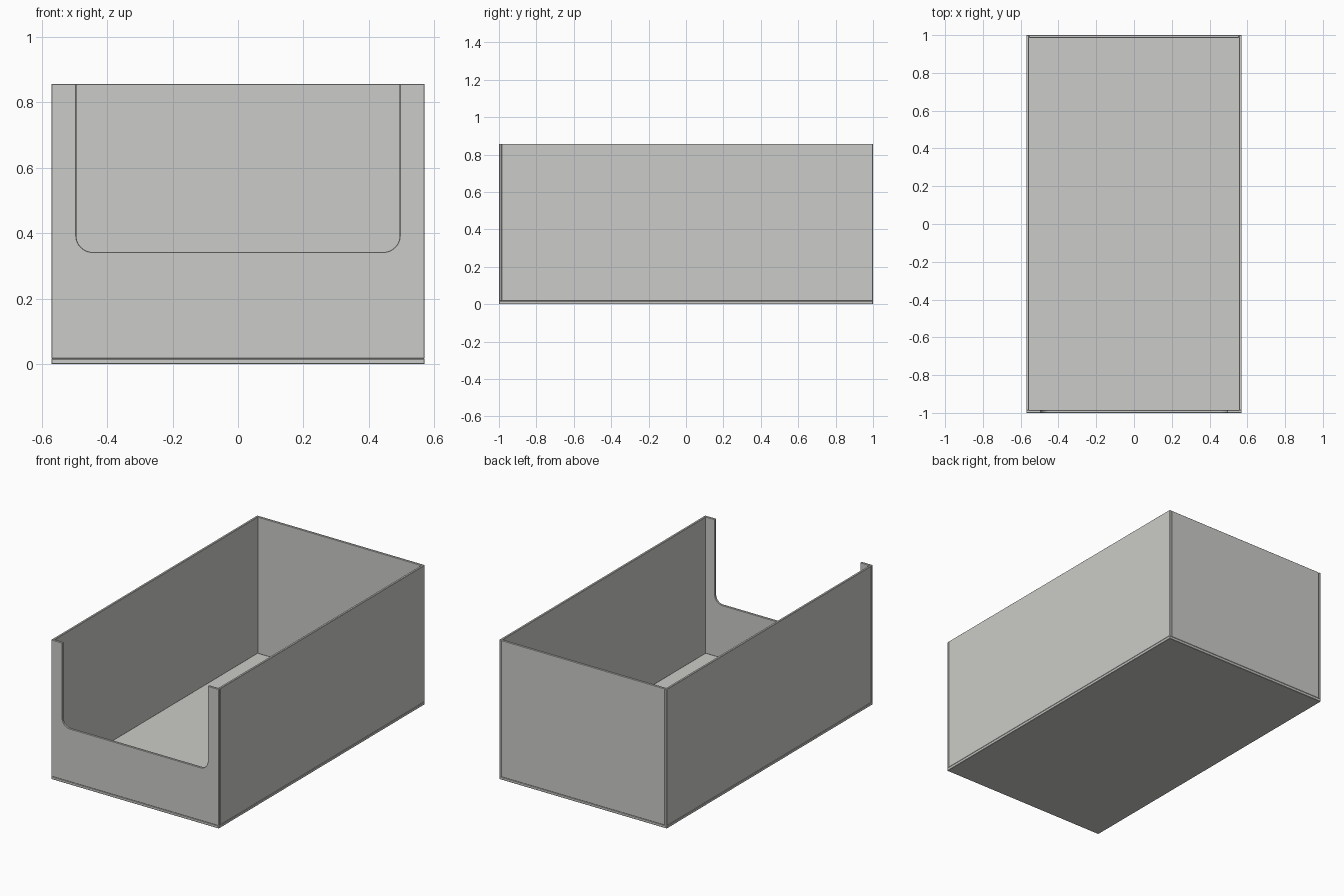
import bpy, bmesh, math

if "Cube" in bpy.data.objects:
    bpy.data.objects.remove(bpy.data.objects["Cube"])

W, L, H = 0.57, 1.0, 0.857   # half width, half length, height
T, F = 0.014, 0.017          # wall and floor thickness

grey = bpy.data.materials.new("light_grey")
grey.diffuse_color = (0.6, 0.6, 0.58, 1)
grey.use_nodes = True
grey.node_tree.nodes["Principled BSDF"].inputs["Base Color"].default_value = grey.diffuse_color


def finish(name, bm):
    """Turn a bmesh into a panel with tiny chamfered edges."""
    bmesh.ops.recalc_face_normals(bm, faces=bm.faces[:])
    me = bpy.data.meshes.new(name)
    bm.to_mesh(me)
    bm.free()
    ob = bpy.data.objects.new(name, me)
    bpy.context.collection.objects.link(ob)
    me.materials.append(grey)
    bev = ob.modifiers.new("edge_chamfer", 'BEVEL')
    bev.width, bev.segments = 0.002, 1
    bev.limit_method, bev.angle_limit = 'ANGLE', math.radians(40)
    return ob


def panel(name, lo, hi):
    bm = bmesh.new()
    bmesh.ops.create_cube(bm, size=1)
    for v in bm.verts:
        v.co = [(a + b) / 2 + c * (b - a) for a, b, c in zip(lo, hi, v.co)]
    return finish(name, bm)


# Floor, side walls and back wall
panel("floor", (-W, -L, 0), (W, L, F))
panel("left_wall", (-W, -L + T, F), (-W + T, L, H))
panel("right_wall", (W - T, -L + T, F), (W, L, H))
panel("back_wall", (-W + T, L - T, F), (W - T, L, H))

# Front wall with a rounded opening cut down from the top
cx, cz, r, n = 0.494, 0.343, 0.05, 10
arc = [(cx - r + r * math.cos(a), cz + r - r * math.sin(a))
       for a in (math.pi / 2 * i / n for i in range(n + 1))]
half = [(W, F), (W, H), (cx, H)] + arc
outline = half + [(-x, z) for x, z in reversed(half)]
bm = bmesh.new()
face = bm.faces.new([bm.verts.new((x, -L, z)) for x, z in outline])
ext = bmesh.ops.extrude_face_region(bm, geom=[face], use_keep_orig=True)
for v in ext["geom"]:
    if isinstance(v, bmesh.types.BMVert):
        v.co.y += T
finish("front_wall", bm)
